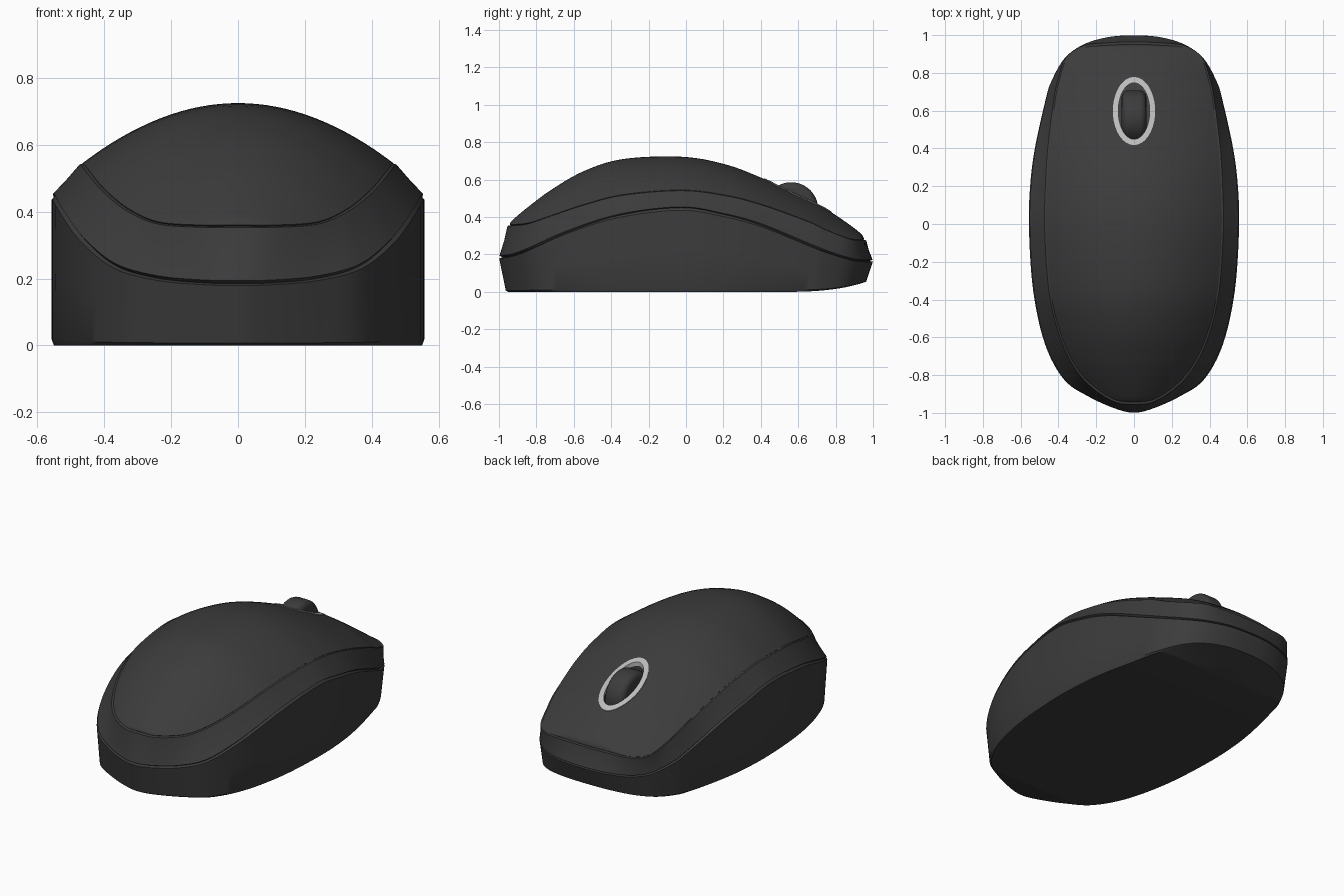
import bpy, bmesh, math
from mathutils import Vector
from mathutils.bvhtree import BVHTree

if "Cube" in bpy.data.objects:
    bpy.data.objects.remove(bpy.data.objects["Cube"])

# Half outlines from the palm end (-y) to the button end (+y)
# upper seam: x, y, z, and height of the top centre line at that station
UPPER = [(0, -.945, .36, .362), (.11, -.93, .36, .385), (.24, -.84, .37, .46), (.33, -.72, .41, .548),
         (.40, -.55, .467, .645), (.445, -.34, .52, .71), (.466, -.03, .545, .723), (.462, .2, .52, .685),
         (.45, .4, .47, .612), (.42, .65, .38, .497), (.40, .75, .333, .445), (.36, .87, .287, .365),
         (.27, .935, .28, .315), (.14, .95, .28, .297), (0, .955, .28, .285)]
# lower seam: x, y, z
LOWER = [(0, -1, .185), (.1, -.978, .187), (.24, -.915, .2), (.37, -.825, .237),
         (.47, -.64, .32), (.533, -.36, .41), (.556, -.03, .45), (.55, .2, .415),
         (.525, .4, .36), (.47, .65, .257), (.44, .75, .217), (.37, .875, .177),
         (.27, .95, .165), (.14, .99, .165), (0, 1, .165)]


def material(name, v):
    m = bpy.data.materials.new(name)
    m.diffuse_color = (v, v, v, 1)
    m.use_nodes = True
    m.node_tree.nodes["Principled BSDF"].inputs["Base Color"].default_value = m.diffuse_color
    return m


DARK, LIGHT = material("dark_grey", .045), material("light_grey", .5)


def spline(pts, steps=6):
    flip = lambda p: (-p[0],) + tuple(p[1:])
    q = [flip(pts[1])] + list(pts) + [flip(pts[-2])]
    out = []
    for i in range(len(pts) - 1):
        for s in range(steps):
            t = s / steps
            out.append(tuple(.5 * (2*b + (c-a)*t + (2*a-5*b+4*c-d)*t*t + (3*b-a-3*c+d)*t**3)
                             for a, b, c, d in zip(*q[i:i + 4])))
    return out + [tuple(map(float, pts[-1]))]


def full(half):
    return half + [(-p[0], p[1], p[2]) for p in half[-2:0:-1]]


def cap(half):
    return [[p, (-p[0], p[1], p[2])] for p in half]


def inset(half, f, dz=0):
    return [(p[0] * f, p[1] * f, p[2] + dz) for p in half]


def mix(a, b, t):
    return [tuple(Vector(p).lerp(Vector(q), t)) for p, q in zip(a, b)]


def finish(ob, mat, angle=35):
    ob.data.materials.clear()
    ob.data.materials.append(mat)
    bpy.ops.object.select_all(action='DESELECT')
    bpy.context.view_layer.objects.active = ob
    ob.select_set(True)
    bpy.ops.object.shade_smooth_by_angle(angle=math.radians(angle))


def build(name, loops=(), grids=(), closed_rows=False):
    """Skin closed loops and open grids, then weld them together."""
    bm = bmesh.new()
    jobs = [(list(loops) + ([loops[0]] if closed_rows else []), True)] if loops else []
    for rows, wrap in jobs + [(g, False) for g in grids]:
        vs = [[bm.verts.new(p) for p in r] for r in rows]
        n = len(vs[0])
        for a, b in zip(vs, vs[1:]):
            for j in range(n if wrap else n - 1):
                k = (j + 1) % n
                bm.faces.new((a[j], a[k], b[k], b[j]))
    bmesh.ops.remove_doubles(bm, verts=bm.verts, dist=1e-5)
    bmesh.ops.recalc_face_normals(bm, faces=bm.faces)
    me = bpy.data.meshes.new(name)
    bm.to_mesh(me)
    bm.free()
    ob = bpy.data.objects.new(name, me)
    bpy.context.collection.objects.link(ob)
    return ob


up4 = spline(UPPER)
upper = [p[:3] for p in up4]
lower = spline(LOWER)
floor = [(x, y * .962, .05 * (max(0, y - .5) / .5) ** 3) for x, y, z in lower]

# Base shell with a flat underside that lifts slightly at the button end
under = inset(floor, .988)
base = build("base_shell", [full(r) for r in (
    under, mix(floor, lower, .04), mix(floor, lower, .5), mix(floor, lower, .97), inset(lower, .98))],
    [cap(under)])
finish(base, DARK)

# Band between the two seams
band = build("side_band", [full(r) for r in (
    inset(lower, .98), mix(lower, upper, .05), mix(lower, upper, .5),
    mix(lower, inset(upper, 1.008), .96), inset(upper, .975))])
finish(band, DARK)

# Domed top shell
COLS = 32
edge = inset(upper, .996)
dome = []
for (x, y, z), p in zip(edge, up4):
    ts = [2 * j / COLS - 1 for j in range(COLS + 1)]
    dome.append([(x * t, y, z + (p[3] - z) * (1 - t * t)) for t in ts])
rim = inset(upper, .975, -.015)
top = build("top_shell", [full(edge), full(rim)], [dome, cap(rim)])
tree = BVHTree.FromPolygons([v.co.copy() for v in top.data.vertices],
                            [tuple(p.vertices) for p in top.data.polygons])


# Oval wheel opening, following the dome
def oval(a, b, lift, n=64):
    pts = []
    for i in range(n):
        t = 2 * math.pi * i / n
        x, y = a * math.cos(t), .598 + b * math.sin(t)
        z = tree.ray_cast(Vector((x, y, 2)), Vector((0, 0, -1)))[0].z
        pts.append((x, y, z + lift))
    return pts


low, high = oval(.086, .152, -.08), oval(.086, .152, .1)
cutter = build("opening_cutter", [low, high])
bm = bmesh.new()
bm.from_mesh(cutter.data)
bmesh.ops.holes_fill(bm, edges=bm.edges)
bmesh.ops.recalc_face_normals(bm, faces=bm.faces)
bm.to_mesh(cutter.data)
bm.free()
cutter.hide_render = True
mod = top.modifiers.new("opening", 'BOOLEAN')
mod.operation, mod.solver, mod.object = 'DIFFERENCE', 'EXACT', cutter
bpy.context.view_layer.objects.active = top
bpy.ops.object.modifier_apply(modifier=mod.name)
bpy.data.objects.remove(cutter)
finish(top, DARK)

# Light trim ring round the opening
ring = build("wheel_trim_ring", [oval(.083, .149, -.02), oval(.083, .149, .004),
                                 oval(.112, .18, .004), oval(.112, .18, -.02)], closed_rows=True)
finish(ring, LIGHT)

# Scroll wheel with rounded edges
bpy.ops.mesh.primitive_cylinder_add(vertices=64, radius=.145, depth=.13,
                                    location=(0, .562, .441), rotation=(0, math.pi / 2, 0))
wheel = bpy.context.object
wheel.name = "scroll_wheel"
bev = wheel.modifiers.new("rounding", 'BEVEL')
bev.width, bev.segments, bev.limit_method = .035, 5, 'ANGLE'
bev.angle_limit = math.radians(40)
bpy.ops.object.modifier_apply(modifier=bev.name)
finish(wheel, DARK)
